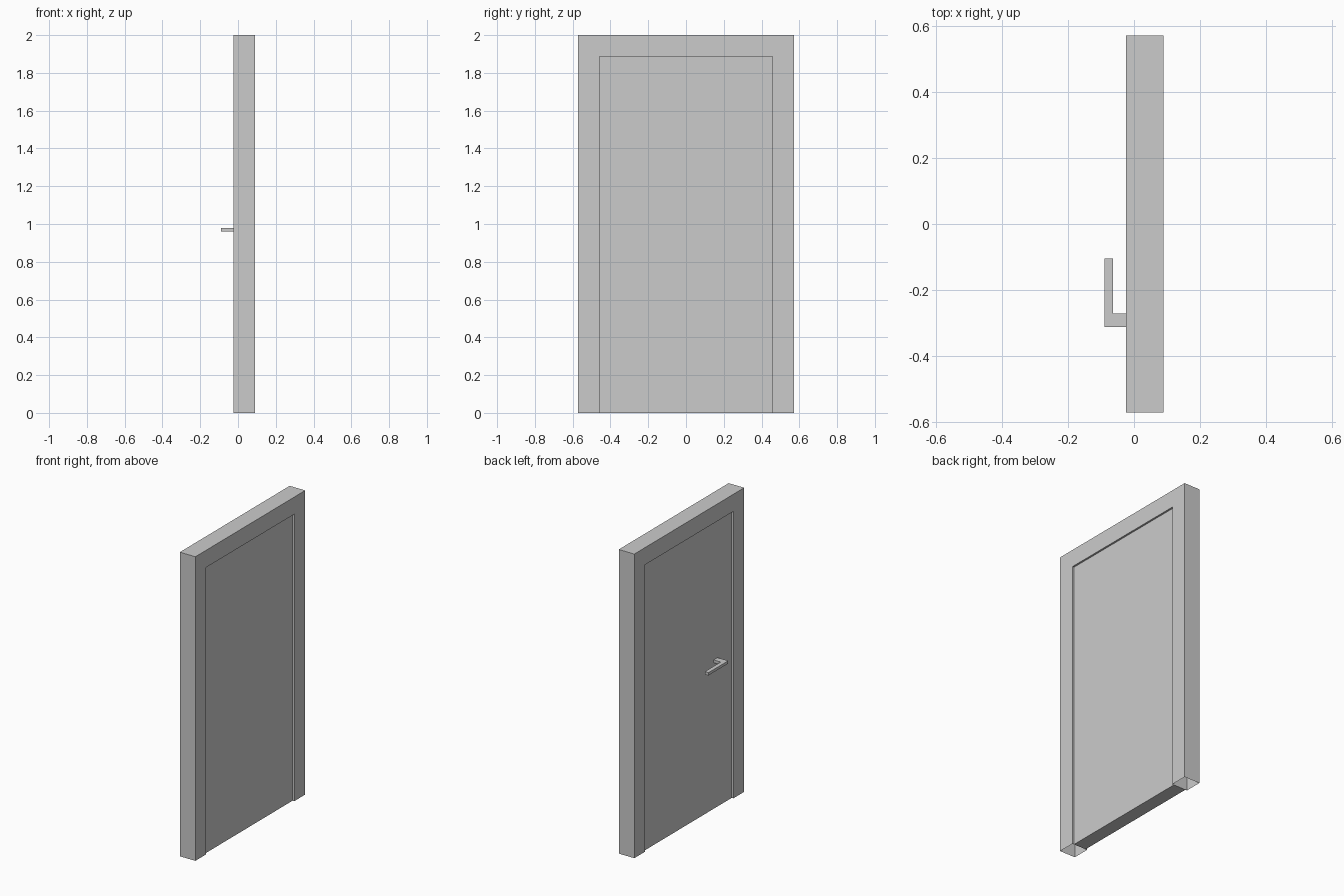
import bpy, bmesh

if "Cube" in bpy.data.objects:
    bpy.data.objects.remove(bpy.data.objects["Cube"])


def prism(name, profile, axis, low, high, open_edges=()):
    """Extrude a closed 2D profile along x or z; open_edges lists sides left without a wall."""
    bm = bmesh.new()

    def ring(level):
        return [bm.verts.new((level, a, b) if axis == 'x' else (a, b, level))
                for a, b in profile]

    lower, upper = ring(low), ring(high)
    bm.faces.new(lower[::-1])
    bm.faces.new(upper)
    n = len(profile)
    for i in range(n):
        if i not in open_edges:
            j = (i + 1) % n
            bm.faces.new((lower[i], lower[j], upper[j], upper[i]))
    mesh = bpy.data.meshes.new(name)
    bm.to_mesh(mesh)
    bm.free()
    obj = bpy.data.objects.new(name, mesh)
    bpy.context.collection.objects.link(obj)
    return obj


HALF_W, HEIGHT = 0.571, 2.0
BORDER = 0.113
X0, X1 = -0.0235, 0.0895     # frame depth
RECESS = 0.012               # door set back on both sides
IN_W, IN_H = HALF_W - BORDER, HEIGHT - BORDER

# Door frame: upside-down U, jambs open where they meet the floor
prism("door_frame",
      [(HALF_W, 0), (HALF_W, HEIGHT), (-HALF_W, HEIGHT), (-HALF_W, 0),
       (-IN_W, 0), (-IN_W, IN_H), (IN_W, IN_H), (IN_W, 0)],
      'x', X0, X1, open_edges=(3, 7))

# Door panel
prism("door_panel",
      [(-IN_W, 0), (IN_W, 0), (IN_W, IN_H), (-IN_W, IN_H)],
      'x', X0 + RECESS, X1 - RECESS)

# L-shaped lever handle, on one side only
prism("door_handle",
      [(-0.0895, -0.311), (X0 + RECESS, -0.311), (X0 + RECESS, -0.271),
       (-0.063, -0.271), (-0.063, -0.105), (-0.0895, -0.105)],
      'z', 0.961, 0.979)
